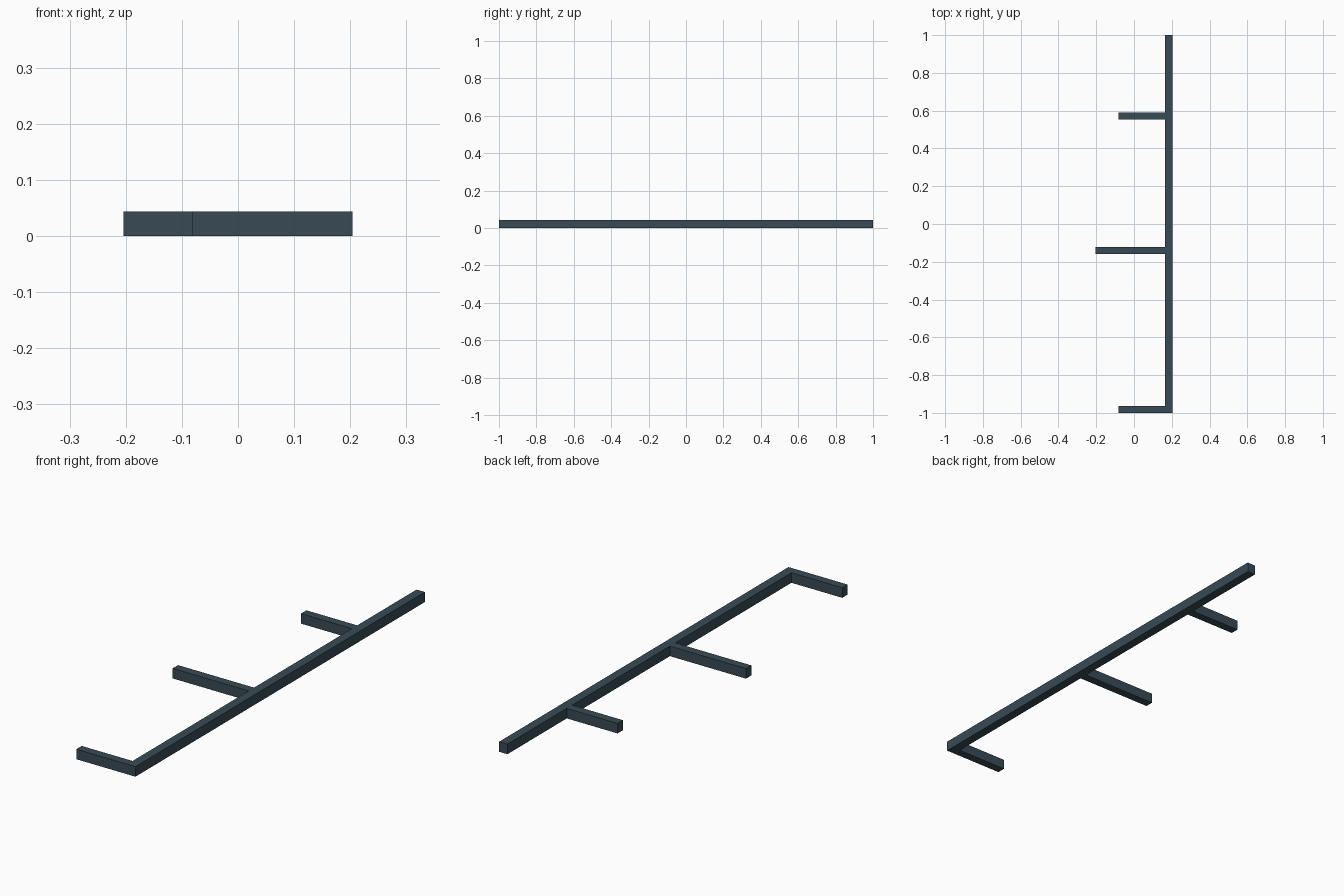
import bpy

if "Cube" in bpy.data.objects:
    bpy.data.objects.remove(bpy.data.objects["Cube"])

H = 0.044          # common bar height
X_IN, X_OUT = 0.164, 0.204

mat = bpy.data.materials.new("dark_slate")
mat.diffuse_color = (0.04, 0.07, 0.09, 1)
mat.use_nodes = True
mat.node_tree.nodes["Principled BSDF"].inputs["Base Color"].default_value = mat.diffuse_color


def bar(name, x0, x1, y0, y1):
    """Square-edged bar standing on z = 0."""
    bpy.ops.mesh.primitive_cube_add(size=1, location=((x0 + x1) / 2, (y0 + y1) / 2, H / 2))
    ob = bpy.context.object
    ob.name = name
    ob.scale = (x1 - x0, y1 - y0, H)
    bpy.ops.object.transform_apply(location=False, rotation=False, scale=True)
    ob.data.materials.append(mat)


# Long rail
bar("long_rail", X_IN, X_OUT, -1.0, 1.0)

# Side arms butted against the rail: name, free end x, y range
for name, x, y0, y1 in (("front_arm", -0.082, -1.0, -0.963),
                        ("middle_arm", -0.204, -0.160, -0.123),
                        ("back_arm", -0.082, 0.553, 0.590)):
    bar(name, x, X_IN, y0, y1)
